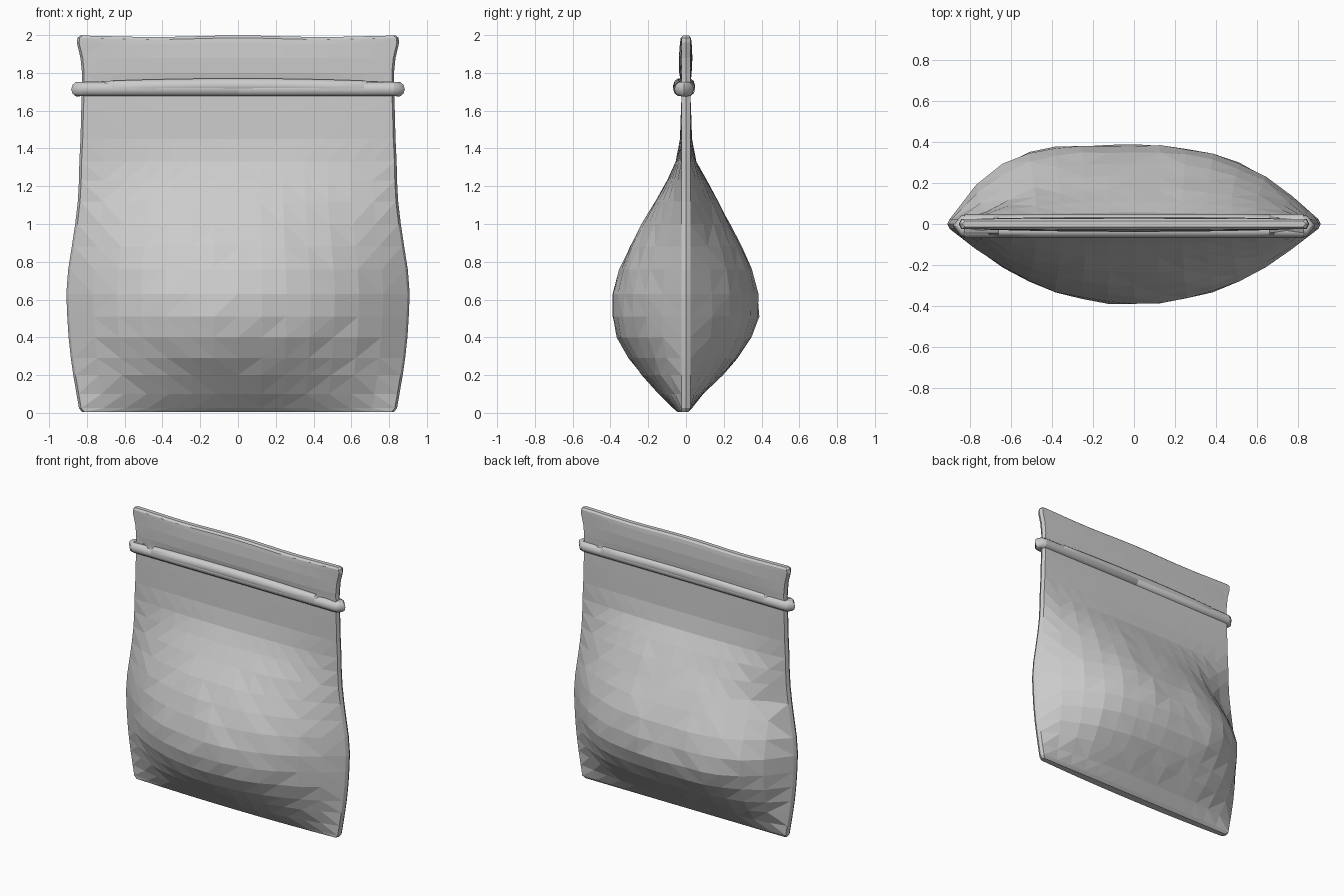
import bpy, bmesh, math, random
from mathutils import Vector

if "Cube" in bpy.data.objects:
    bpy.data.objects.remove(bpy.data.objects["Cube"])

random.seed(4)

# z, half width, front depth, back depth
ROWS = [
    (0.005, 0.825, 0.045, 0.012), (0.025, 0.842, 0.068, 0.032),
    (0.10, 0.855, 0.145, 0.09), (0.20, 0.872, 0.235, 0.19),
    (0.29, 0.885, 0.305, 0.27), (0.40, 0.897, 0.365, 0.345),
    (0.51, 0.904, 0.39, 0.385), (0.63, 0.909, 0.387, 0.382),
    (0.76, 0.899, 0.35, 0.35), (0.88, 0.88, 0.30, 0.295),
    (1.00, 0.862, 0.235, 0.235), (1.12, 0.848, 0.165, 0.17),
    (1.23, 0.842, 0.10, 0.11), (1.33, 0.84, 0.055, 0.055),
    (1.45, 0.834, 0.032, 0.032), (1.60, 0.830, 0.027, 0.027),
    (1.72, 0.826, 0.022, 0.022), (1.80, 0.826, 0.036, 0.030),
    (1.88, 0.834, 0.038, 0.034), (1.96, 0.853, 0.032, 0.030),
    (1.985, 0.85, 0.028, 0.026), (1.998, 0.835, 0.015, 0.015),
]
COLS = 14
EDGE = 0.024


def smoothstep(a, b, v):
    t = min(1, max(0, (v - a) / (b - a)))
    return t * t * (3 - 2 * t)


def section(z, w, front, back):
    """Closed lens-shaped ring with a thin rounded side seam."""
    ring = []
    for side, depth in ((-1, front), (1, back)):
        seam = min(EDGE, depth)
        for i in range(COLS + 1):
            u = (-1 + 2 * i / COLS) * -side
            x = u * (w - 0.012)
            # the back is fuller, most of all low on its left
            power = 2.1 if side < 0 else 2.5
            if side > 0 and u < 0:
                power += 1.5 * (1 - smoothstep(0.6, 1.0, z))
            y = seam + (depth - seam) * (1 - abs(u) ** power)
            if side > 0:                      # soft crease above that bulge
                y -= 0.04 * math.exp(-((x + 0.68) / 0.12) ** 2
                                     - ((z - 1.0) / 0.14) ** 2) * smoothstep(0.03, 0.1, y)
            jitter = 0.006 * smoothstep(0.05, 0.2, y)
            y += random.uniform(-jitter, jitter)
            dz = 0.004 * math.cos(x * 7) - 0.004 if z > 1.9 else 0   # wavy mouth
            ring.append((x, side * y, z + dz))
        ring.append((-side * w, 0, z))
    return ring


def bridge(bm, a, b):
    for i in range(len(a)):
        j = (i + 1) % len(a)
        bm.faces.new((a[i], a[j], b[j], b[i]))


def finish(bm, name):
    bmesh.ops.recalc_face_normals(bm, faces=bm.faces[:])
    mesh = bpy.data.meshes.new(name)
    bm.to_mesh(mesh)
    bm.free()
    obj = bpy.data.objects.new(name, mesh)
    bpy.context.collection.objects.link(obj)
    return obj


# Pouch body
bm = bmesh.new()
rings = [[bm.verts.new(p) for p in section(*row)] for row in ROWS]
for a, b in zip(rings, rings[1:]):
    bridge(bm, a, b)
bm.faces.new(rings[0][::-1])
bm.faces.new(rings[-1])
bmesh.ops.triangulate(bm, faces=bm.faces[:])
finish(bm, "pouch_body")

# Rounded cord looped around the neck, arching slightly in the middle
R, SIDES = 0.036, 10
path = []
for side in (-1, 1):
    for i in range(11):
        x = -side * (0.825 - 1.65 * i / 10)
        path.append(Vector((x, side * 0.022, 0)))
    for k in (1, 2, 3):                       # half-round turn at each end
        t = math.pi * k / 4
        path.append(Vector((-side * (0.825 + 0.022 * math.sin(t)),
                            side * 0.022 * math.cos(t), 0)))
bm = bmesh.new()
rings = []
for i, p in enumerate(path):
    tangent = (path[(i + 1) % len(path)] - path[i - 1]).normalized()
    out = Vector((tangent.y, -tangent.x, 0))
    centre = p + Vector((0, -0.01, 1.733 - 0.018 * (p.x / 0.82) ** 2))
    ring = []
    for k in range(SIDES):
        a = 2 * math.pi * k / SIDES
        ring.append(bm.verts.new(centre + out * R * math.cos(a)
                                 + Vector((0, 0, R * 1.1 * math.sin(a)))))
    rings.append(ring)
for i in range(len(rings)):
    bridge(bm, rings[i - 1], rings[i])
cord = finish(bm, "neck_cord")
# outer skin only is visible; smooth it
cord.select_set(True)
bpy.context.view_layer.objects.active = cord
bpy.ops.object.shade_smooth_by_angle(angle=math.radians(50))
